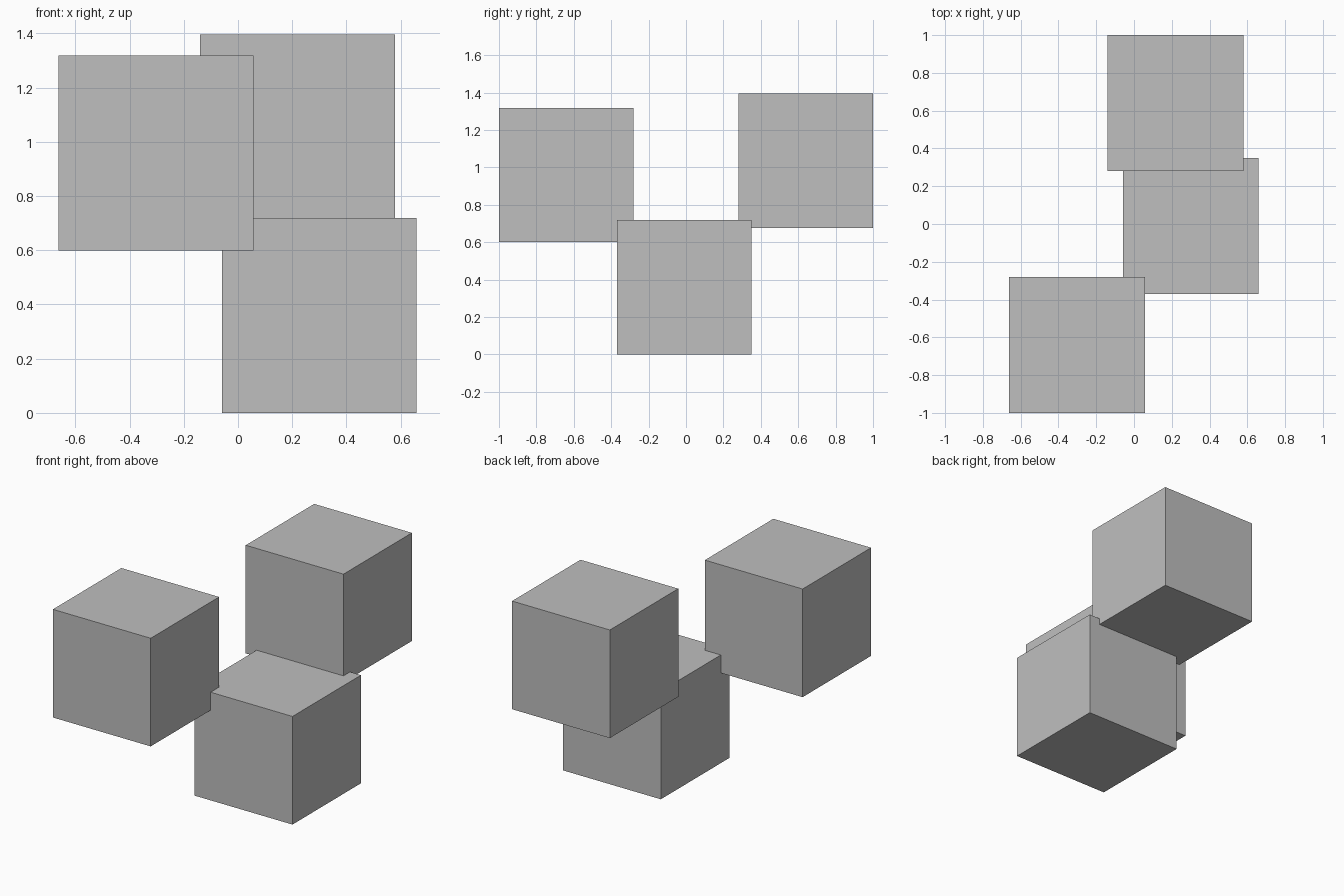
import bpy

# Remove the default object
default = bpy.data.objects.get("Cube")
if default:
    bpy.data.objects.remove(default, do_unlink=True)

SIDE = 0.719


def flat_material(name, colour):
    mat = bpy.data.materials.new(name)
    mat.use_nodes = True
    mat.diffuse_color = colour
    mat.node_tree.nodes["Principled BSDF"].inputs["Base Color"].default_value = colour
    return mat


grey = flat_material("light_grey", (0.52, 0.52, 0.52, 1.0))


def add_block(name, centre):
    bpy.ops.mesh.primitive_cube_add(size=SIDE, location=centre)
    block = bpy.context.object
    block.name = name
    block.data.materials.append(grey)


# Three equal blocks: one on the ground, two raised in front and behind
add_block("ground_block", (0.3, -0.01, SIDE / 2))
add_block("front_block", (-0.302, -0.64, 0.959))
add_block("back_block", (0.22, 0.64, 1.036))
